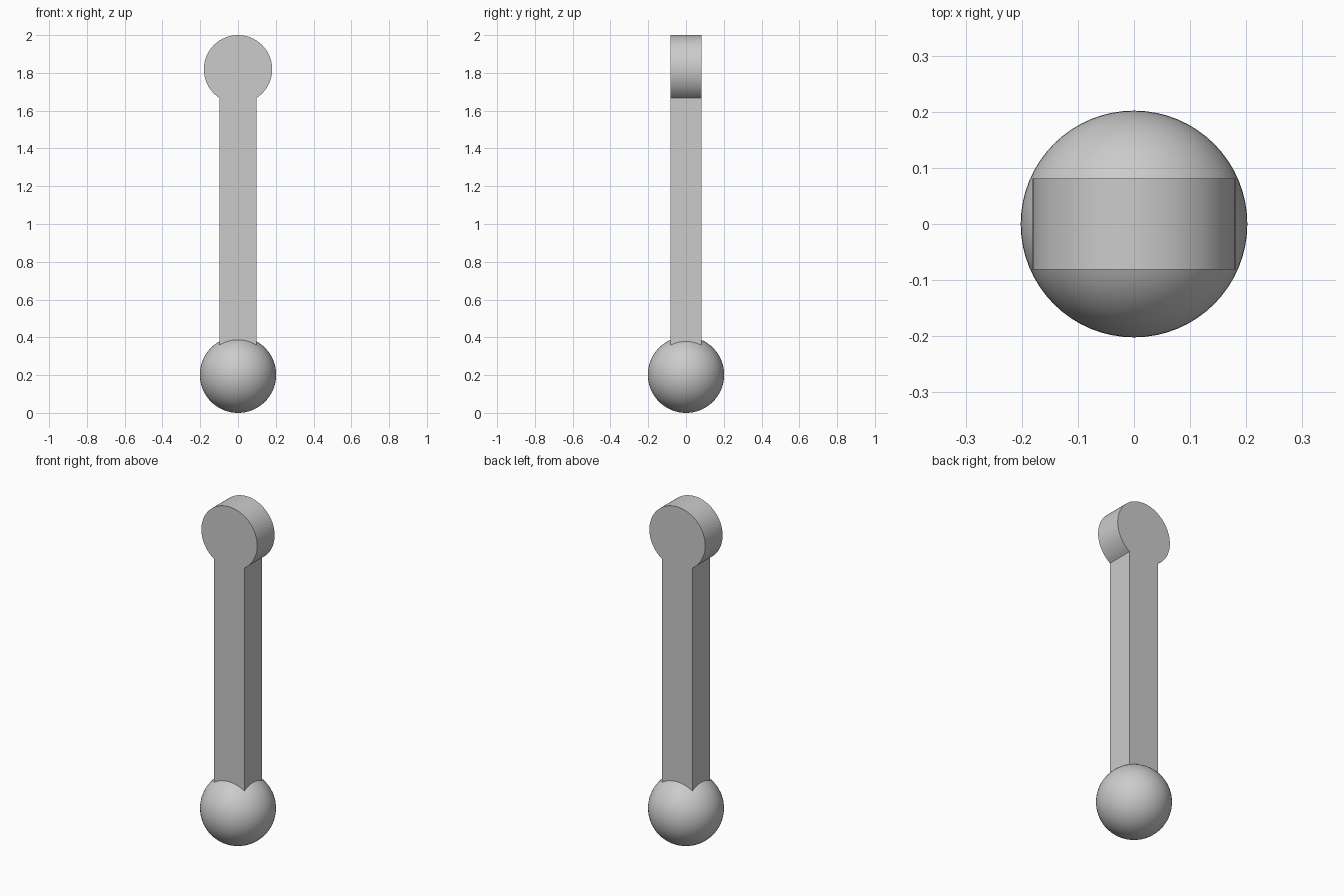
import bpy
import bmesh
import math
from mathutils import Matrix

cube = bpy.data.objects.get("Cube")
if cube:
    bpy.data.objects.remove(cube, do_unlink=True)

BALL_R = 0.202
HEAD_R = 0.181
HEAD_Z = 2 - HEAD_R
HALF_W, HALF_D = 0.098, 0.081
FOOT_Z = 0.35          # lower end of the bar, hidden just inside the ball

grey = bpy.data.materials.new("light_grey")
grey.use_nodes = True
colour = (0.6, 0.6, 0.6, 1)
grey.diffuse_color = colour
grey.node_tree.nodes["Principled BSDF"].inputs["Base Color"].default_value = colour


def add_object(name, bm):
    bmesh.ops.recalc_face_normals(bm, faces=bm.faces[:])
    mesh = bpy.data.meshes.new(name)
    bm.to_mesh(mesh)
    bm.free()
    mesh.materials.append(grey)
    obj = bpy.data.objects.new(name, mesh)
    bpy.context.collection.objects.link(obj)
    bpy.ops.object.select_all(action="DESELECT")
    obj.select_set(True)
    bpy.context.view_layer.objects.active = obj
    bpy.ops.object.shade_smooth_by_angle(angle=math.radians(30))
    return obj


# Ball at the bottom
bm = bmesh.new()
bmesh.ops.create_uvsphere(bm, u_segments=64, v_segments=32, radius=BALL_R,
                          matrix=Matrix.Translation((0, 0, BALL_R)))
add_object("ball", bm)

# Flat bar with a round head: one keyhole profile, extruded front to back
neck = math.asin(HALF_W / HEAD_R)      # half angle where the bar meets the head
steps = 64
profile = [(-HALF_W, FOOT_Z), (HALF_W, FOOT_Z)]
for i in range(steps + 1):
    a = -math.pi / 2 + neck + (2 * math.pi - 2 * neck) * i / steps
    profile.append((HEAD_R * math.cos(a), HEAD_Z + HEAD_R * math.sin(a)))

bm = bmesh.new()
face = bm.faces.new([bm.verts.new((x, -HALF_D, z)) for x, z in profile])
result = bmesh.ops.extrude_face_region(bm, geom=[face], use_keep_orig=True)
moved = [v for v in result["geom"] if isinstance(v, bmesh.types.BMVert)]
bmesh.ops.translate(bm, verts=moved, vec=(0, 2 * HALF_D, 0))
add_object("bar_with_round_head", bm)
